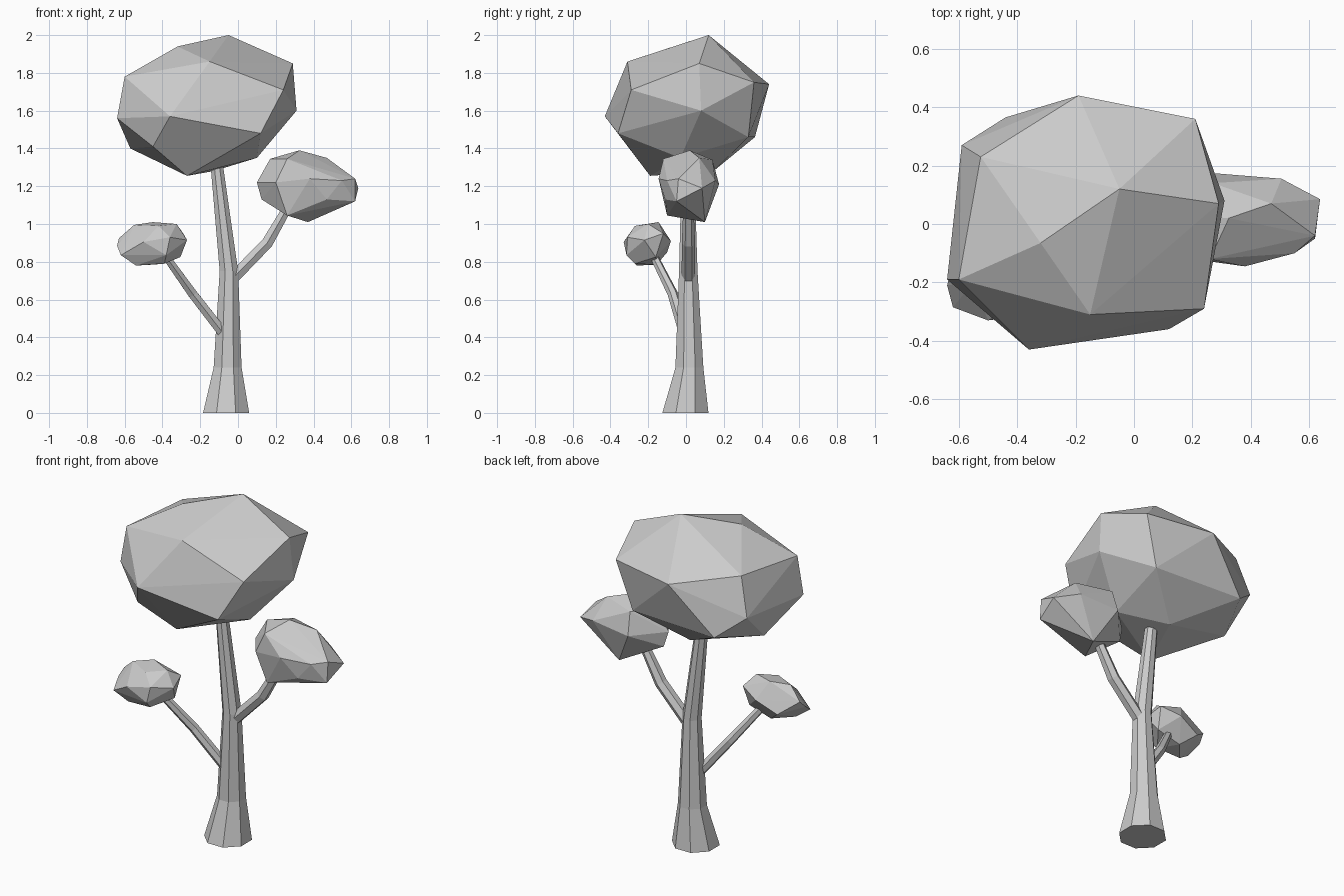
import bpy, bmesh, math
from mathutils import Vector


def finish(name, bm):
    bmesh.ops.recalc_face_normals(bm, faces=bm.faces)
    mesh = bpy.data.meshes.new(name)
    bm.to_mesh(mesh)
    bm.free()
    obj = bpy.data.objects.new(name, mesh)
    bpy.context.collection.objects.link(obj)
    return obj


def limb(name, path, sides, level=False):
    """Faceted tapering tube through (x, y, z, radius) stations."""
    bm = bmesh.new()
    pts = [Vector(p[:3]) for p in path]
    rings = []
    for i, p in enumerate(pts):
        d = pts[min(i + 1, len(pts) - 1)] - pts[max(i - 1, 0)]
        d = Vector((0, 0, 1)) if level else d.normalized()
        u = Vector((0, 1, 0)).cross(d).normalized()
        v = d.cross(u)
        ring = []
        for k in range(sides):
            a = math.tau * (k + 0.5) / sides
            ring.append(bm.verts.new(p + path[i][3] * (math.cos(a) * u + math.sin(a) * v)))
        rings.append(ring)
    for a, b in zip(rings, rings[1:]):
        for k in range(sides):
            n = (k + 1) % sides
            bm.faces.new((a[k], a[n], b[n], b[k]))
    bm.faces.new(rings[0][::-1])
    bm.faces.new(rings[-1])
    return finish(name, bm)


def foliage(name, corners):
    """Chiselled leaf clump: convex hull around a few corners."""
    bm = bmesh.new()
    for c in corners:
        bm.verts.new(c)
    res = bmesh.ops.convex_hull(bm, input=bm.verts)
    loose = [v for v in bm.verts if not v.link_faces]
    bmesh.ops.delete(bm, geom=loose, context='VERTS')
    return finish(name, bm)


# Trunk, flared at the base
limb("trunk", [(-0.063, -0.003, 0, 0.132), (-0.055, 0.018, 0.24, 0.08),
               (-0.048, 0.012, 0.75, 0.053), (-0.118, 0.01, 1.36, 0.034)], 8, level=True)

# Side branches
limb("right_branch", [(-0.03, 0.013, 0.71, 0.036), (0.155, 0.013, 0.9, 0.035),
                      (0.27, 0.013, 1.1, 0.027)], 6)
limb("left_branch", [(-0.085, -0.01, 0.43, 0.03), (-0.24, -0.07, 0.63, 0.028),
                     (-0.39, -0.175, 0.84, 0.022)], 6)

# Main crown
foliage("main_crown", [
    (-0.05, 0.12, 2.0), (-0.32, -0.065, 1.94), (-0.15, -0.31, 1.86),
    (0.29, 0.07, 1.85), (0.24, -0.29, 1.71), (0.31, 0.08, 1.6),
    (0.21, 0.36, 1.75), (-0.19, 0.44, 1.74), (-0.525, 0.23, 1.8),
    (-0.6, -0.19, 1.78), (-0.64, -0.19, 1.56), (-0.59, 0.27, 1.58),
    (-0.44, 0.365, 1.46), (0.12, 0.33, 1.46), (0.12, -0.36, 1.48),
    (-0.36, -0.43, 1.57), (-0.45, -0.3, 1.41), (-0.57, 0.08, 1.4),
    (-0.27, -0.19, 1.255), (-0.13, 0.145, 1.28), (0.1, -0.03, 1.35)])

# Right leaf clump
foliage("right_crown", [
    (0.325, 0.02, 1.39), (0.17, 0.03, 1.345), (0.26, -0.12, 1.345),
    (0.27, 0.14, 1.34), (0.47, 0.07, 1.35), (0.1, 0.02, 1.22),
    (0.2, -0.12, 1.22), (0.26, 0.175, 1.21), (0.38, -0.145, 1.24),
    (0.55, -0.1, 1.23), (0.62, -0.04, 1.24), (0.505, 0.155, 1.23),
    (0.637, 0.085, 1.19), (0.62, -0.05, 1.12), (0.47, -0.11, 1.13),
    (0.125, 0.03, 1.13), (0.26, -0.1, 1.045), (0.37, 0.1, 1.01)])

# Left leaf clump
foliage("left_crown", [
    (-0.45, -0.145, 1.01), (-0.55, -0.2, 0.995), (-0.325, -0.2, 1.0),
    (-0.42, -0.27, 0.99), (-0.29, -0.12, 0.95), (-0.63, -0.17, 0.925),
    (-0.64, -0.21, 0.885), (-0.5, -0.33, 0.905), (-0.36, -0.31, 0.93),
    (-0.27, -0.22, 0.915), (-0.4, -0.08, 0.91), (-0.53, -0.1, 0.85),
    (-0.62, -0.285, 0.835), (-0.305, -0.16, 0.825), (-0.38, -0.315, 0.835),
    (-0.54, -0.26, 0.78), (-0.39, -0.27, 0.79), (-0.45, -0.155, 0.785)])
